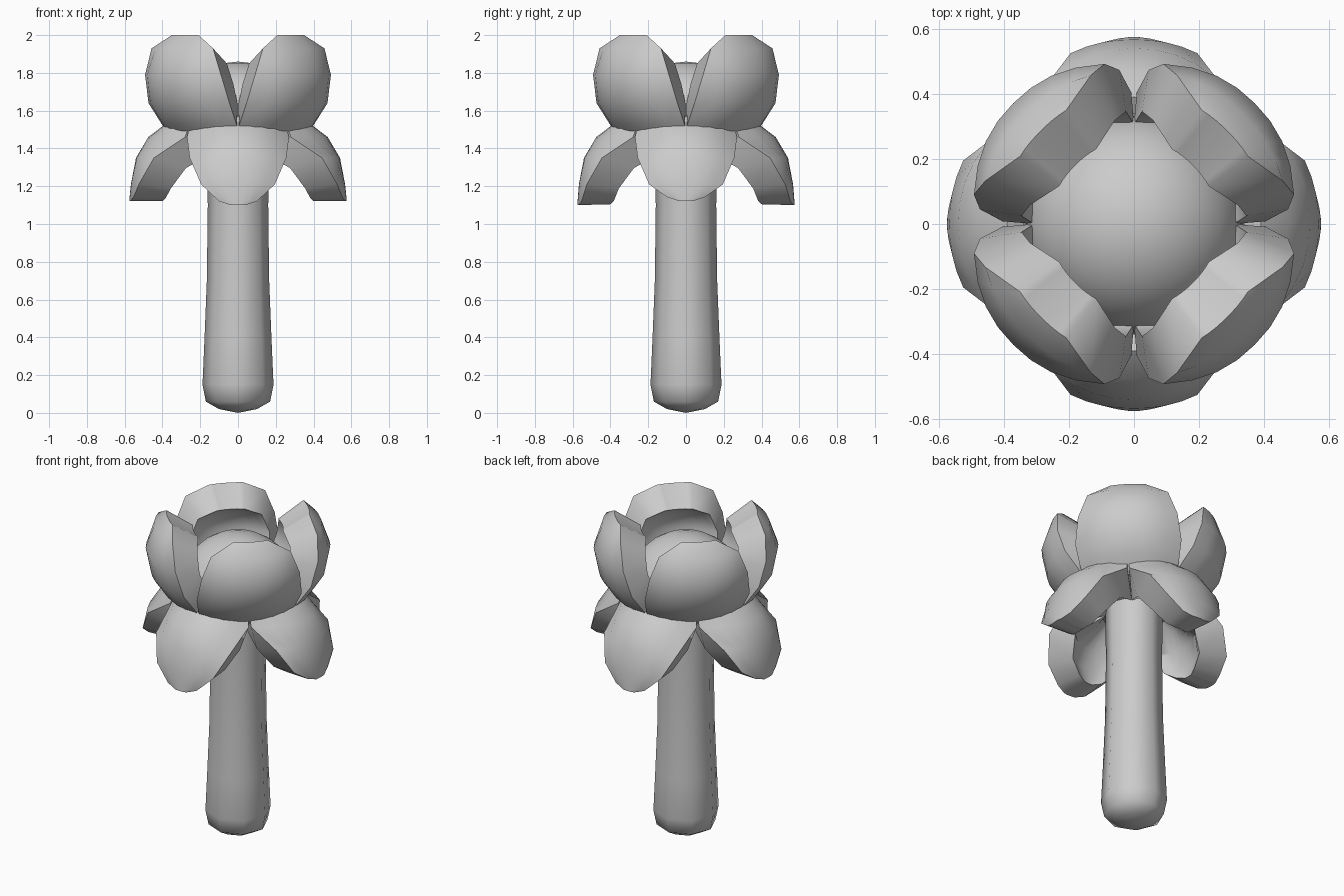
import bpy, bmesh, math
from mathutils import Vector, Matrix

cube = bpy.data.objects.get("Cube")
if cube:
    bpy.data.objects.remove(cube, do_unlink=True)

grey = bpy.data.materials.new("plain grey")
grey.use_nodes = True
colour = (0.6, 0.6, 0.6, 1)
grey.diffuse_color = colour
grey.node_tree.nodes["Principled BSDF"].inputs["Base Color"].default_value = colour


def finish(bm, name, angle=40):
    bmesh.ops.recalc_face_normals(bm, faces=bm.faces)
    mesh = bpy.data.meshes.new(name)
    bm.to_mesh(mesh)
    bm.free()
    mesh.materials.append(grey)
    ob = bpy.data.objects.new(name, mesh)
    bpy.context.collection.objects.link(ob)
    bpy.ops.object.select_all(action='DESELECT')
    ob.select_set(True)
    bpy.context.view_layer.objects.active = ob
    bpy.ops.object.shade_smooth_by_angle(angle=math.radians(angle))
    return ob


def shell_petal(name, rows, centre_z, thickness, turn, columns=8):
    """Curved petal; each row is height, middle reach, rim reach, half width."""
    bm = bmesh.new()
    spin = Matrix.Rotation(turn, 3, 'Z')
    outer, inner = [], []
    for z, mid, rim, half in rows:
        line_out, line_in = [], []
        half_in = min(half * 0.8, rim - thickness)
        z_in = centre_z + (z - centre_z) * 0.77
        for i in range(columns + 1):
            s = 2 * i / columns - 1
            reach = mid - (mid - rim) * abs(s) ** 2.3
            line_out.append(bm.verts.new(spin @ Vector((reach, half * s, z))))
            line_in.append(bm.verts.new(spin @ Vector((reach - thickness, half_in * s, z_in))))
        outer.append(line_out)
        inner.append(line_in)
    last = len(rows) - 1
    for r in range(last):
        for grid in (outer, inner):
            for c in range(columns):
                bm.faces.new((grid[r][c], grid[r][c + 1], grid[r + 1][c + 1], grid[r + 1][c]))
        for c in (0, columns):
            bm.faces.new((outer[r][c], outer[r + 1][c], inner[r + 1][c], inner[r][c]))
    for r in (0, last):
        for c in range(columns):
            bm.faces.new((outer[r][c], outer[r][c + 1], inner[r][c + 1], inner[r][c]))
    return finish(bm, name)


# Stem: eight-sided tapering column with a rounded foot
bm = bmesh.new()
profile = [(0.1, 0.02), (0.17, 0.06), (0.188, 0.15), (0.177, 0.4),
           (0.165, 0.7), (0.16, 1.1), (0.165, 1.45)]
rings = []
for radius, z in profile:
    rings.append([bm.verts.new((radius * math.cos(a), radius * math.sin(a), z))
                  for a in (k * math.pi / 4 for k in range(8))])
for low, high in zip(rings, rings[1:]):
    for k in range(8):
        n = (k + 1) % 8
        bm.faces.new((low[k], low[n], high[n], high[k]))
foot = bm.verts.new((0, 0, 0))
for k in range(8):
    bm.faces.new((foot, rings[0][(k + 1) % 8], rings[0][k]))
bm.faces.new(rings[-1])
finish(bm, "stem", 60)

# Bloom centre: round above, shallow underneath
bm = bmesh.new()
bmesh.ops.create_uvsphere(bm, u_segments=24, v_segments=14, radius=0.34)
for v in bm.verts:
    v.co.z = 1.52 + v.co.z * (1 if v.co.z > 0 else 0.4)
finish(bm, "bloom_centre", 60)

# Four upright petals on the diagonals
upright = [(1.45, 0.33, 0.25, 0.245), (1.53, 0.42, 0.292, 0.28),
           (1.64, 0.495, 0.367, 0.303), (1.79, 0.525, 0.412, 0.284),
           (1.93, 0.475, 0.417, 0.23), (2.0, 0.405, 0.395, 0.1)]
for k in range(4):
    shell_petal("upper_petal_%d" % (k + 1), upright, 1.58, 0.15,
                math.pi / 4 + k * math.pi / 2)

# Four drooping petals on the axes, the side pair a little shorter
for k in range(4):
    tip = 1.122 if k % 2 == 0 else 1.1
    drooping = [(1.525, 0.39, 0.26, 0.255), (1.46, 0.475, 0.28, 0.27),
                (1.35, 0.54, 0.445, 0.256), (1.21, 0.567, 0.525, 0.195),
                (tip + 0.02, 0.574, 0.553, 0.1), (tip, 0.575, 0.57, 0.04)]
    shell_petal("lower_petal_%d" % (k + 1), drooping, 1.12, 0.17, k * math.pi / 2)
